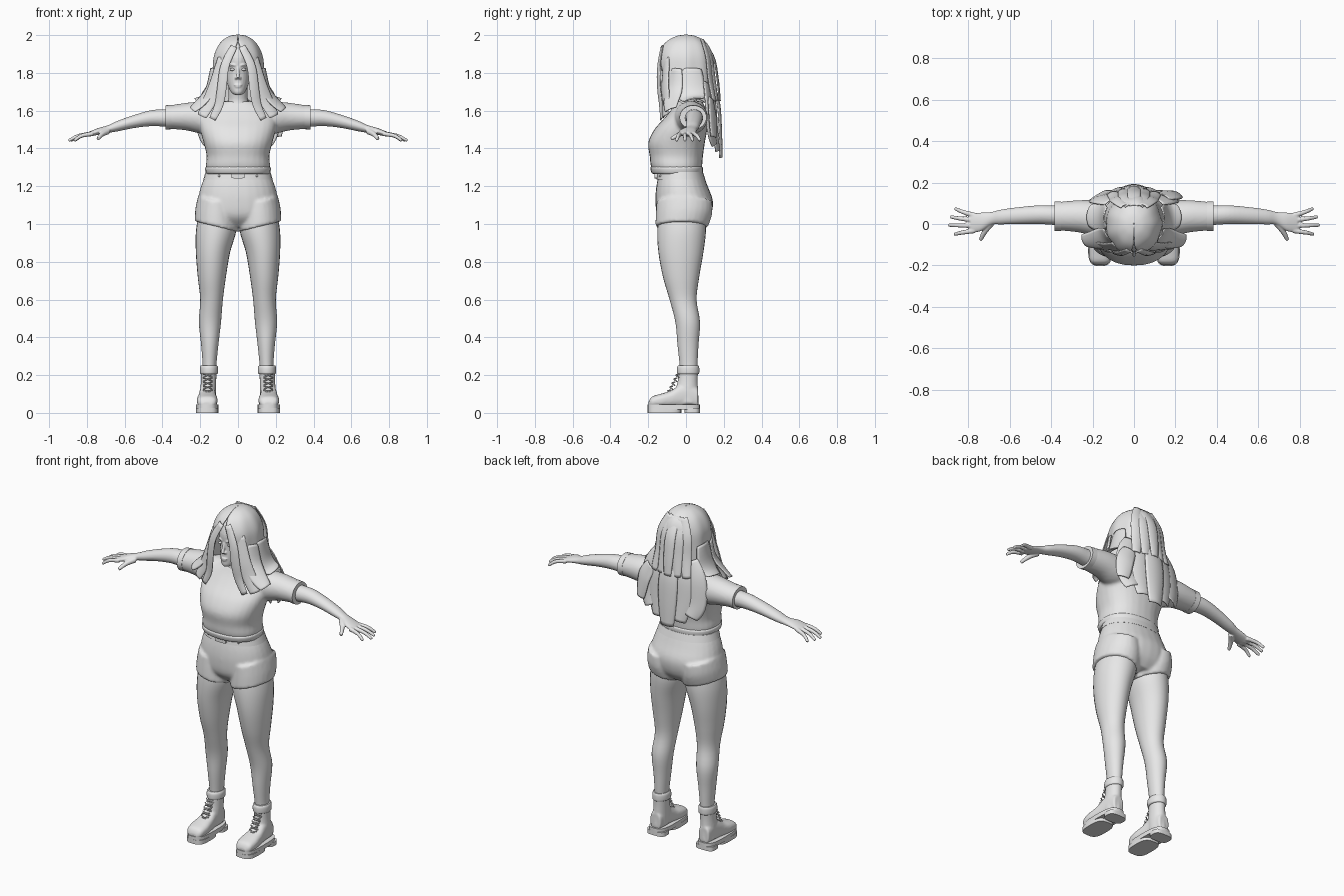
import bpy, bmesh, math
from mathutils import Vector

cube = bpy.data.objects.get("Cube")
if cube:
    bpy.data.objects.remove(cube, do_unlink=True)

grey = bpy.data.materials.new("neutral grey")
grey.use_nodes = True
grey.diffuse_color = (0.8, 0.8, 0.8, 1)
grey.node_tree.nodes["Principled BSDF"].inputs["Base Color"].default_value = (0.8, 0.8, 0.8, 1)


def spline(points, t):
    """Smooth interpolation through tuples, t from 0 to 1."""
    last = len(points) - 1
    i = min(int(t * last), last - 1)
    f = t * last - i
    quad = [points[max(0, min(last, i + k))] for k in (-1, 0, 1, 2)]
    return [b + f / 2 * (c - a + f * (2 * a - 5 * b + 4 * c - d + f * (3 * (b - c) + d - a)))
            for a, b, c, d in zip(*quad)]


def skin_rows(bm, rows):
    """Bridge closed rows of points and cap both ends."""
    rows = [[bm.verts.new(p) for p in row] for row in rows]
    n = len(rows[0])
    for low, high in zip(rows, rows[1:]):
        for i in range(n):
            j = (i + 1) % n
            bm.faces.new((low[i], low[j], high[j], high[i]))
    bm.faces.new(rows[0])
    bm.faces.new(rows[-1])


def loft(bm, axis, rings, s=1, power=2, tilt=0, n=28, sub=4):
    """Rings are (position, a min, a max, b min, b max); s mirrors in x."""
    rows = []
    count = (len(rings) - 1) * sub
    for k in range(count + 1):
        t, a0, a1, b0, b1 = spline(rings, k / count)
        row = []
        for i in range(n):
            ang = math.tau * i / n
            c, d = (math.copysign(abs(v) ** (2 / power), v) for v in (math.cos(ang), math.sin(ang)))
            a, b = (a0 + a1 + (a1 - a0) * c) / 2, (b0 + b1 + (b1 - b0) * d) / 2
            x, y, z = {"x": (t, a, b), "y": (a, t, b), "z": (a, b, t)}[axis]
            row.append((s * x, y, z + tilt * (x - 0.11)))
        rows.append(row)
    skin_rows(bm, rows)


def tube(bm, points, radii, s=1, n=12, sub=4):
    """Round tapered tube along a path."""
    rows, count = [], (len(points) - 1) * sub
    for k in range(count + 1):
        t = k / count
        p = Vector(spline(points, t))
        tan = Vector(spline(points, min(1, t + .02))) - Vector(spline(points, max(0, t - .02)))
        u = tan.cross(Vector((.13, .2, 1)) if abs(tan.z) < .8 * tan.length else Vector((0, 1, 0))).normalized()
        v = tan.cross(u).normalized()
        r = radii[0] + (radii[1] - radii[0]) * t
        ring = [p + r * (u * math.cos(a) + v * math.sin(a)) for a in (math.tau * i / n for i in range(n))]
        rows.append([(s * q.x, q.y, q.z) for q in ring])
    skin_rows(bm, rows)


def ball(bm, centre, size, s=1):
    made = bmesh.ops.create_uvsphere(bm, u_segments=20, v_segments=12, radius=1)["verts"]
    for v in made:
        v.co = Vector((s * centre[0], centre[1], centre[2])) + Vector(a * b for a, b in zip(v.co, size))


def finish(name, bm, voxel=0, smooth=0, thick=0):
    bmesh.ops.recalc_face_normals(bm, faces=bm.faces[:])
    mesh = bpy.data.meshes.new(name)
    bm.to_mesh(mesh)
    bm.free()
    mesh.materials.append(grey)
    mesh.shade_smooth()
    mesh.set_sharp_from_angle(angle=math.radians(45))
    obj = bpy.data.objects.new(name, mesh)
    bpy.context.collection.objects.link(obj)
    if voxel:
        blend = obj.modifiers.new("blend", "REMESH")
        blend.mode, blend.voxel_size, blend.use_smooth_shade = "VOXEL", voxel, True
        relax = obj.modifiers.new("relax", "SMOOTH")
        relax.factor, relax.iterations = 0.5, smooth
    if thick:
        solid = obj.modifiers.new("thickness", "SOLIDIFY")
        solid.thickness, solid.offset = thick, 0
    return obj


def sheet(name, fn, nu, nv, thick=0.006):
    """Thin surface from fn(u, v)."""
    bm = bmesh.new()
    grid = [[bm.verts.new(fn(i / nu, j / nv)) for i in range(nu + 1)] for j in range(nv + 1)]
    for j in range(nv):
        for i in range(nu):
            bm.faces.new((grid[j][i], grid[j][i + 1], grid[j + 1][i + 1], grid[j + 1][i]))
    return finish(name, bm, thick=thick)


def lock(name, path, width, out, s=1):
    """Curved, tapered lock of hair; out is the way it faces."""
    out = Vector(out).normalized()

    def point(u, v):
        p = Vector(spline(path, v))
        tan = Vector(spline(path, min(1, v + .05))) - Vector(spline(path, max(0, v - .05)))
        side = tan.cross(out).normalized()
        taper = .55 + .45 * math.sin(math.pi * min(1, v * .85 + .08))
        p += side * (u - .5) * width * taper + out * .1 * width * (1 - (2 * u - 1) ** 2)
        return (s * p.x, p.y, p.z)
    return sheet(name, point, 8, 14)


def sym(rows):
    return [(t, -h, h, b0, b1) for t, h, b0, b1 in rows]


SIDES = ((1, "left"), (-1, "right"))

# Shirt: torso and sleeves blended together
bm = bmesh.new()
loft(bm, "z", sym([(1.275, .163, -.172, .082), (1.31, .17, -.187, .086), (1.36, .166, -.192, .09),
                   (1.43, .182, -.2, .1), (1.5, .2, -.168, .112), (1.56, .205, -.115, .115),
                   (1.61, .18, -.075, .105), (1.65, .09, -.05, .085)]), power=2.3)
for s, _ in SIDES:
    loft(bm, "x", [(.08, -.06, .11, 1.48, 1.655), (.18, -.06, .115, 1.475, 1.65),
                   (.27, -.04, .115, 1.495, 1.642), (.38, -.03, .105, 1.505, 1.625)], s)
finish("shirt", bm, .009, 5)

# Rolled shirt hem, neckband and sleeve cuffs
bm = bmesh.new()
loft(bm, "z", sym([(1.265, .16, -.17, .08), (1.27, .17, -.182, .088), (1.295, .174, -.189, .09),
                   (1.305, .166, -.182, .084)]), power=2.3)
finish("shirt_hem", bm)
for s, side in SIDES:
    bm = bmesh.new()
    loft(bm, "x", [(.352, -.034, .109, 1.502, 1.631), (.385, -.034, .109, 1.5, 1.628)], s, sub=1)
    finish(side + "_sleeve_cuff", bm)

# Arms with hands
for s, side in SIDES:
    bm = bmesh.new()
    loft(bm, "x", [(.3, -.01, .095, 1.51, 1.61), (.38, -.005, .09, 1.515, 1.608),
                   (.46, 0, .09, 1.518, 1.602), (.55, 0, .082, 1.508, 1.577),
                   (.64, -.002, .07, 1.49, 1.545), (.69, -.004, .058, 1.482, 1.522),
                   (.74, -.035, .055, 1.472, 1.508), (.79, -.042, .052, 1.462, 1.488)], s)
    for y0, x1, y1 in ((.042, .865, .075), (.018, .887, .035), (-.008, .897, -.005), (-.032, .868, -.05)):
        tube(bm, [(.77, y0, 1.478), ((.79 + x1) / 2, (y0 + y1) / 2, 1.467), (x1, y1, 1.441)], (.013, .008), s)
    tube(bm, [(.69, .005, 1.492), (.72, -.035, 1.475), (.742, -.078, 1.45)], (.018, .009), s)
    finish(side + "_arm", bm, .0045, 2)

# Shorts: hips and both leg openings blended
bm = bmesh.new()
loft(bm, "z", sym([(1.28, .163, -.14, .085), (1.2, .196, -.157, .115), (1.12, .213, -.162, .143),
                   (1.04, .21, -.15, .13), (.985, .13, -.1, .09)]), power=2.2)
for s, _ in SIDES:
    loft(bm, "z", [(1.12, .012, .212, -.155, .14), (1.05, 0, .226, -.16, .138),
                   (.985, 0, .229, -.162, .116)], s, tilt=.25)
finish("shorts", bm, .009, 4)

# Waistband, buckle and studs
bm = bmesh.new()
loft(bm, "z", sym([(1.235, .184, -.156, .103), (1.275, .172, -.15, .09)]), power=2.2, sub=1)
finish("waistband", bm)
bm = bmesh.new()
loft(bm, "y", sym([(-.168, .034, 1.242, 1.272), (-.14, .034, 1.242, 1.272)]), power=8, sub=1)
finish("belt_buckle", bm)
bm = bmesh.new()
for x in (-.1, -.055, .055, .1):
    ball(bm, (x, -.147 + abs(x) * .1, 1.255), (.006, .006, .006))
finish("waist_studs", bm)

# Legs, socks and boots
for s, side in SIDES:
    bm = bmesh.new()
    loft(bm, "z", [(.18, .12, .19, -.03, .055), (.25, .115, .187, -.033, .06), (.36, .104, .195, -.045, .066),
                   (.48, .09, .207, -.056, .074), (.6, .08, .2, -.087, .056), (.72, .064, .213, -.122, .07),
                   (.85, .042, .223, -.146, .092), (.97, .008, .222, -.152, .106),
                   (1.08, .012, .2, -.14, .1)], s)
    finish(side + "_leg", bm)
    bm = bmesh.new()
    loft(bm, "z", [(.205, .112, .196, -.042, .066), (.212, .106, .201, -.047, .07),
                   (.24, .106, .201, -.047, .07), (.252, .112, .196, -.04, .066)], s)
    finish(side + "_sock_cuff", bm)
    bm = bmesh.new()
    loft(bm, "y", [(-.198, .135, .19, .03, .06), (-.18, .115, .212, .03, .086), (-.13, .108, .218, .03, .102),
                   (-.08, .114, .212, .03, .118), (-.03, .12, .205, .03, .15), (.02, .12, .2, .03, .16),
                   (.064, .128, .195, .03, .13)], s, power=2.6)
    loft(bm, "z", [(.05, .118, .203, -.05, .068), (.12, .116, .2, -.054, .064),
                   (.17, .115, .196, -.044, .062), (.22, .114, .195, -.04, .064)], s)
    finish(side + "_boot", bm, .006, 3)
    # Sole plate, tread and heel
    bm = bmesh.new()
    for low, high, y0, y1 in ((.018, .044, -.203, .074), (0, .025, -.203, -.025), (0, .025, -.008, .074)):
        loft(bm, "z", [(low, .104, .222, y0, y1), (high, .104, .222, y0, y1)], s, power=3.2, sub=1)
    finish(side + "_boot_sole", bm)
    # Crossed laces
    bm = bmesh.new()
    for k in range(5):
        z, y = .112 + k * .021, -.09 + k * .011
        for lean in (-.008, .008):
            tube(bm, [(.136, y + .008, z - lean), (.16, y - .006, z + .004), (.184, y + .008, z + lean)],
                 (.004, .004), s, n=6)
    finish(side + "_boot_laces", bm)

# Neck and head
bm = bmesh.new()
loft(bm, "z", sym([(1.6, .075, -.07, .07), (1.65, .055, -.055, .06), (1.7, .05, -.06, .055), (1.78, .05, -.06, .06)]))
loft(bm, "z", sym([(1.684, .018, -.128, -.08), (1.7, .038, -.137, -.03), (1.75, .06, -.136, .05),
                   (1.81, .07, -.133, .1), (1.88, .078, -.136, .115), (1.94, .07, -.11, .1), (1.975, .035, -.05, .05)]))
tube(bm, [(0, -.128, 1.835), (0, -.139, 1.8), (0, -.149, 1.772)], (.007, .01))
ball(bm, (0, -.132, 1.736), (.022, .011, .006))
ball(bm, (0, -.131, 1.726), (.018, .011, .006))
for s, _ in SIDES:
    ball(bm, (.01, -.135, 1.772), (.008, .009, .007), s)
    tube(bm, [(.013, -.131, 1.838), (.03, -.129, 1.844), (.05, -.11, 1.836)], (.006, .004), s)
finish("head", bm, .004, 3)
bm = bmesh.new()
for s, _ in SIDES:
    ball(bm, (.03, -.122, 1.818), (.014, .011, .007), s)
finish("eyes", bm)

# Hair cap, parted in front of the face: z, half width, front depth, back depth, opening
CAP = [(2, .003, .003, .003, 0), (1.99, .05, .055, .055, .02), (1.955, .095, .11, .108, .05),
       (1.89, .126, .144, .138, .3), (1.8, .135, .146, .147, .56), (1.72, .145, .142, .15, .62),
       (1.645, .17, .14, .15, .7)]


def cap_point(u, v):
    z, half, front, back, opening = spline(CAP, v)
    phi = opening + u * (math.tau - 2 * opening)
    y = -math.cos(phi)
    wave = 1 + .03 * v * math.sin(phi * 9)
    return (half * math.sin(phi) * wave, y * (front if y < 0 else back) * wave, z + .015 * v ** 6 * math.sin(phi * 7))


sheet("hair_cap", cap_point, 56, 30)

# Front, side and shoulder locks
for s, side in SIDES:
    lock(side + "_face_lock", [(.02, -.125, 1.94), (.068, -.142, 1.84), (.085, -.142, 1.72), (.1, -.132, 1.63),
                               (.135, -.128, 1.555)], .05, (.3, -1, 0), s)
    lock(side + "_front_lock", [(.08, -.1, 1.88), (.115, -.11, 1.74), (.15, -.105, 1.65),
                                (.19, -.108, 1.57)], .08, (.5, -1, .1), s)
    lock(side + "_side_lock", [(.125, -.05, 1.82), (.142, -.06, 1.72), (.185, -.075, 1.655),
                               (.24, -.08, 1.605)], .1, (.9, -.6, .5), s)
    lock(side + "_shoulder_lock", [(.13, .03, 1.82), (.148, .03, 1.72), (.175, .035, 1.672),
                                   (.215, .04, 1.656)], .15, (1, 0, .5), s)

# Crown locks, long back locks and the loose outer lock
for k in range(-2, 3):
    x = k * .045
    lock("crown_back_lock_%d" % (k + 3), [(x * .5, .085, 1.975), (x * .9, .143 - abs(x) * .3, 1.88),
                                          (x, .165 - abs(x) * .4, 1.76), (x * 1.2, .175 - abs(x) * .3, 1.65)],
         .065, (x * 4, 1, .1))
    x = k * .075
    drop = abs(x)
    lock("long_back_lock_%d" % (k + 3), [(x * .7, .135 - drop * .2, 1.74), (x, .165 - drop * .3, 1.64),
                                         (x * 1.05, .175 - drop * .3, 1.5), (x * .9, .178 - drop * .2, 1.35 + drop * .5)],
         .125, (x * 2, 1, .1))
lock("loose_back_lock", [(.14, .13, 1.66), (.18, .14, 1.58), (.2, .145, 1.46)], .1, (.4, 1, 0))
